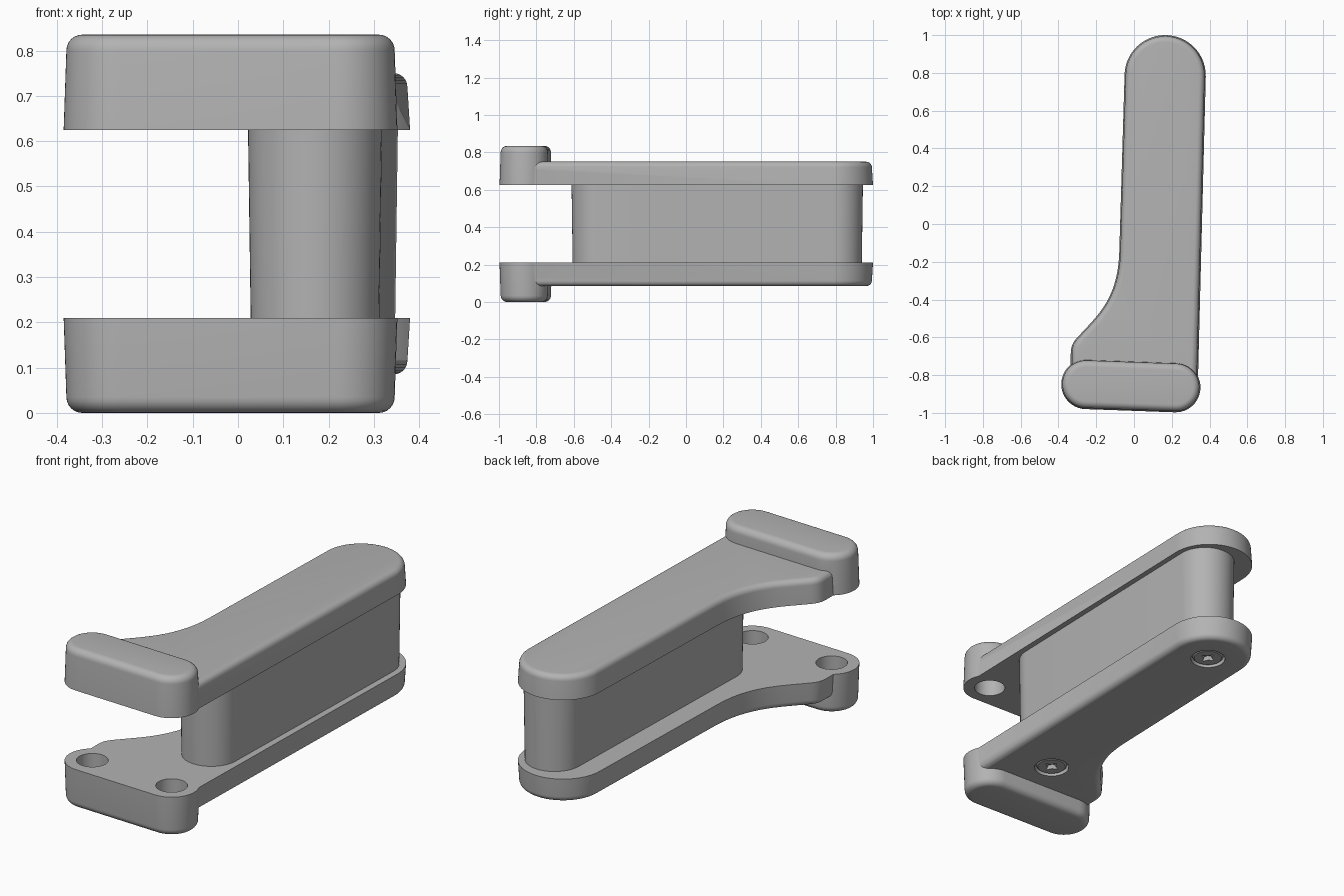
import bpy, bmesh
from math import cos, sin, pi, radians
from mathutils import Vector
from mathutils.geometry import interpolate_bezier

if "Cube" in bpy.data.objects:
    bpy.data.objects.remove(bpy.data.objects["Cube"])

HEIGHT = 0.835
INNER = 0.21          # inner face of the lower bracket
PLATE_OUT = 0.085     # outer face of the lower plate

grey = bpy.data.materials.new("satin_grey")
grey.diffuse_color = (0.45, 0.45, 0.45, 1)
grey.use_nodes = True
grey.node_tree.nodes["Principled BSDF"].inputs["Base Color"].default_value = (0.45, 0.45, 0.45, 1)


def arc(cx, cy, r, a0, a1, n=24):
    angles = [radians(a0 + (a1 - a0) * i / n) for i in range(n + 1)]
    return [Vector((cx + r * cos(a), cy + r * sin(a))) for a in angles]


def bezier(*pts, n=14):
    v = [Vector((x, y, 0)) for x, y in pts]
    return [p.to_2d() for p in interpolate_bezier(*v, n)]


def inset(outline, d):
    """Move a counter-clockwise outline inwards by d."""
    result = []
    for i, p in enumerate(outline):
        a = (p - outline[i - 1]).normalized()
        b = (outline[(i + 1) % len(outline)] - p).normalized()
        na, nb = Vector((-a.y, a.x)), Vector((-b.y, b.x))
        result.append(p + (na + nb) * d / (1 + na.dot(nb)))
    return result


def loft(name, outline, levels, flip=False):
    """Stack inset copies of an outline; levels are (z, inset)."""
    bm = bmesh.new()
    rings = []
    for z, d in levels:
        z = HEIGHT - z if flip else z
        rings.append([bm.verts.new((p.x, p.y, z)) for p in inset(outline, d)])
    n = len(outline)
    for lo, hi in zip(rings, rings[1:]):
        for i in range(n):
            j = (i + 1) % n
            bm.faces.new((lo[i], lo[j], hi[j], hi[i]))
    bm.faces.new(rings[0])
    bm.faces.new(rings[-1])
    bmesh.ops.recalc_face_normals(bm, faces=bm.faces)
    mesh = bpy.data.meshes.new(name)
    bm.to_mesh(mesh)
    bm.free()
    mesh.materials.append(grey)
    obj = bpy.data.objects.new(name, mesh)
    bpy.context.collection.objects.link(obj)
    return obj


def rounded(z_in, z_out, r, draft=0.006, n=6):
    """Drafted wall ending in a filleted outer edge."""
    fillet = [(z_out + r * (1 - sin(t)), draft + r * (1 - cos(t)))
              for t in (pi / 2 * i / n for i in range(n + 1))]
    return [(z_in, 0)] + fillet


def combine(obj, other, operation):
    mod = obj.modifiers.new(operation.lower(), 'BOOLEAN')
    mod.operation, mod.object, mod.solver = operation, other, 'EXACT'
    bpy.context.view_layer.update()
    mesh = bpy.data.meshes.new_from_object(
        obj.evaluated_get(bpy.context.evaluated_depsgraph_get()))
    obj.modifiers.clear()
    obj.data = mesh
    bpy.data.objects.remove(other)


# Outlines
plate_outline = (
    [Vector((0.338, -0.85))]
    + arc(0.165, 0.785, 0.215, -1.5, 178.5, 36)
    + bezier((-0.078, -0.15), (-0.085, -0.4), (-0.2, -0.49), (-0.29, -0.59))
    + bezier((-0.29, -0.59), (-0.32, -0.62), (-0.335, -0.64), (-0.335, -0.69), n=8)[1:]
    + [Vector((-0.335, -0.82))])
peg_points = [(-0.253, -0.848), (0.22, -0.865)]
head_outline = (arc(*peg_points[1], 0.132, -92, 88)
                + arc(*peg_points[0], 0.132, 88, 268))
core_outline = (arc(0.17, -0.464, 0.148, 178.5, 358.5)
                + arc(0.205, 0.798, 0.148, -1.5, 178.5))
screw_points = [(0.17, 0.78), (0.07, -0.56)]

# Lower and upper brackets: plate joined to a thicker head with two blind holes
brackets = []
for name, flip in (("lower_bracket", False), ("upper_bracket", True)):
    bracket = loft(name, plate_outline, rounded(INNER, PLATE_OUT, 0.03), flip)
    head = loft("head", head_outline, rounded(INNER, 0, 0.035), flip)
    combine(bracket, head, 'UNION')
    for x, y in peg_points:
        hole = loft("hole_cutter", arc(x, y, 0.076, 0, 348.75, 31),
                    [(INNER + 0.05, 0), (0.08, 0)], flip)
        combine(bracket, hole, 'DIFFERENCE')
    brackets.append(bracket)

# Central core between the brackets
core = loft("core", core_outline, [(INNER - 0.005, 0.006), (HEIGHT - INNER + 0.005, 0)])

# Countersunk screws in the lower bracket
screws = []
for i, (x, y) in enumerate(screw_points):
    recess = loft("recess_cutter", arc(x, y, 0.086, 0, 348.75, 31),
                  [(PLATE_OUT - 0.03, 0), (PLATE_OUT + 0.03, 0)])
    combine(brackets[0], recess, 'DIFFERENCE')
    screw = loft(f"screw_{i + 1}", arc(x, y, 0.077, 0, 348.75, 31),
                 [(PLATE_OUT + 0.035, 0), (PLATE_OUT + 0.012, 0), (PLATE_OUT + 0.005, 0.008)])
    star = [Vector((x, y)) + Vector((cos(k * pi / 4), sin(k * pi / 4))) * (0.024 if k % 2 else 0.05)
            for k in range(8)]
    socket = loft("socket_cutter", star, [(PLATE_OUT - 0.005, 0), (PLATE_OUT + 0.025, 0.01)])
    combine(screw, socket, 'DIFFERENCE')
    screws.append(screw)

# Smooth shading with crisp edges
bpy.ops.object.select_all(action='DESELECT')
for obj in brackets + screws + [core]:
    obj.select_set(True)
bpy.context.view_layer.objects.active = core
bpy.ops.object.shade_smooth_by_angle(angle=radians(30))
